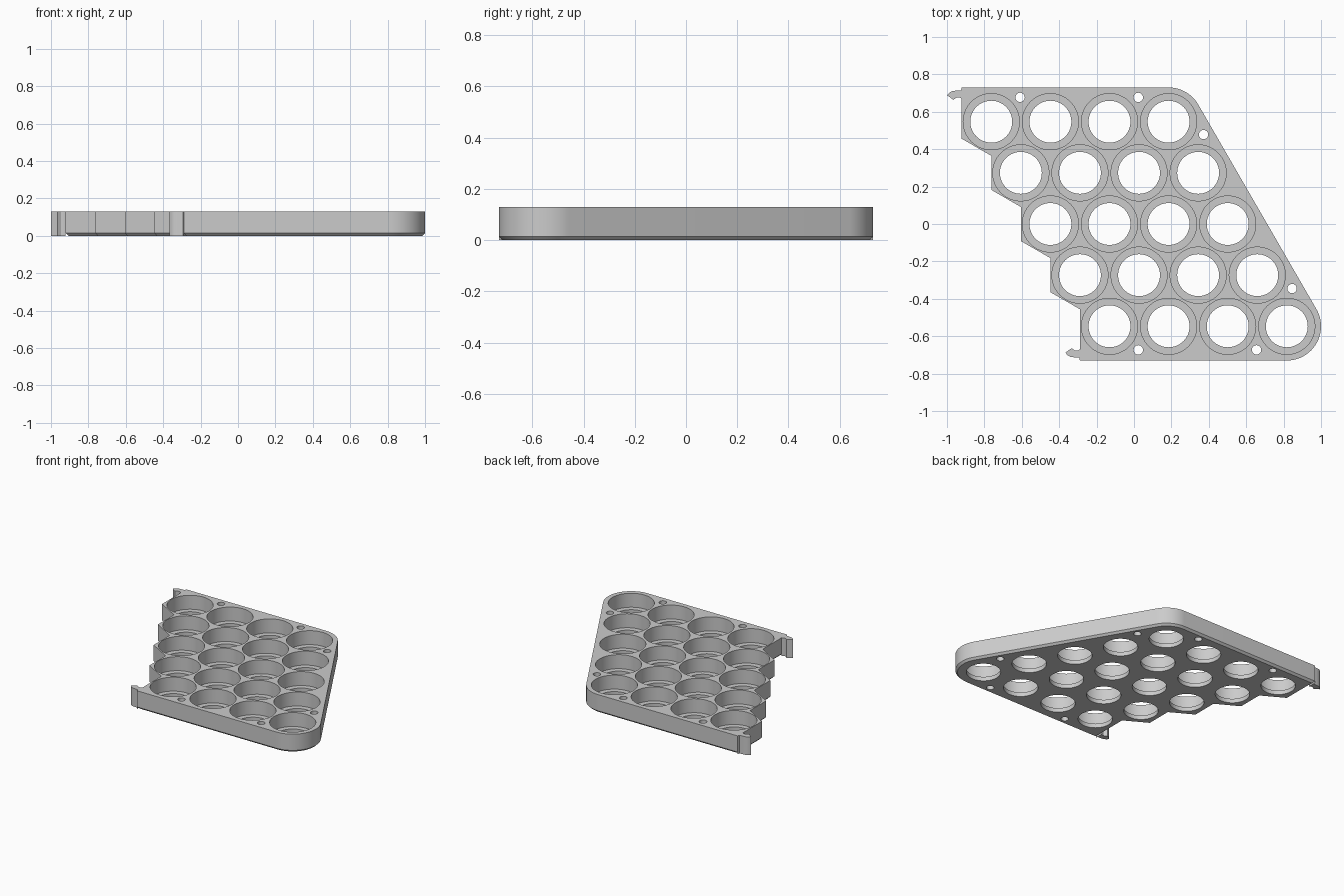
import bpy, bmesh, math
from mathutils import Vector

if "Cube" in bpy.data.objects:
    bpy.data.objects.remove(bpy.data.objects["Cube"])

PITCH, ROW = 0.316, 0.2735      # hexagonal spacing of the cells
HEIGHT, FLOOR, CHAMFER = 0.13, 0.03, 0.014
POCKET, HOLE, SCREW, CORNER = 0.15, 0.112, 0.025, 0.183
FIRST_X = -0.763
HEX = PITCH / math.sqrt(3) / 2

grey = bpy.data.materials.new("light_grey")
grey.use_nodes = True
grey.diffuse_color = (0.6, 0.6, 0.6, 1)
grey.node_tree.nodes["Principled BSDF"].inputs["Base Color"].default_value = (0.6, 0.6, 0.6, 1)


def cell(row, col):
    return Vector((FIRST_X + row * PITCH / 2 + col * PITCH, (2 - row) * ROW))


def arc(centre, radius, start, end, steps):
    angles = [math.radians(start + (end - start) * i / steps) for i in range(steps + 1)]
    return [centre + radius * Vector((math.cos(a), math.sin(a))) for a in angles]


def inset(points, amount):
    # Mitred inward offset of a clockwise outline
    result = []
    for i, p in enumerate(points):
        d1 = (p - points[i - 1]).normalized()
        d2 = (points[(i + 1) % len(points)] - p).normalized()
        n1, n2 = Vector((d1.y, -d1.x)), Vector((d2.y, -d2.x))
        result.append(p + (n1 + n2) * amount / (1 + n1.dot(n2)))
    return result


def loft(bm, layers):
    # Closed solid through a stack of (outline, z) layers
    rings = [[bm.verts.new((p.x, p.y, z)) for p in pts] for pts, z in layers]
    bm.faces.new(rings[0])
    bm.faces.new(rings[-1])
    for low, high in zip(rings, rings[1:]):
        for i in range(len(low)):
            bm.faces.new((low[i - 1], low[i], high[i], high[i - 1]))


def make_object(name, bm):
    bmesh.ops.recalc_face_normals(bm, faces=bm.faces[:])
    mesh = bpy.data.meshes.new(name)
    bm.to_mesh(mesh)
    bm.free()
    mesh.materials.append(grey)
    obj = bpy.data.objects.new(name, mesh)
    bpy.context.collection.objects.link(obj)
    return obj


# Tray outline, clockwise: back edge, rounded right corners, stepped left side
top = 2 * ROW + CORNER
outline = [Vector((cell(0, 0).x - PITCH / 2, top))]
outline += arc(cell(0, 3), CORNER, 90, 30, 16)
outline += arc(cell(4, 3), CORNER, 30, -90, 32)
outline.append(Vector((cell(4, 0).x - PITCH / 2, -top)))
for row in range(4, -1, -1):
    c = cell(row, 0) - Vector((PITCH / 2, 0))
    if row < 4:
        outline.append(c - Vector((0, HEX)))
    if row > 0:
        outline.append(c + Vector((0, HEX)))

bm = bmesh.new()
loft(bm, [(inset(outline, CHAMFER), 0), (outline, CHAMFER), (outline, HEIGHT)])
tray = make_object("cell_tray", bm)

# Stepped cutters for the cells, plain ones for the screw holes
bm = bmesh.new()
for row in range(5):
    for col in range(4):
        c = cell(row, col)
        wide, narrow = (arc(c, r, 0, 354.375, 63) for r in (POCKET, HOLE))
        loft(bm, [(narrow, -0.1), (narrow, FLOOR), (wide, FLOOR), (wide, HEIGHT + 0.1)])
for x, y in [(-0.609, 0.677), (0.023, 0.677), (0.372, 0.478),
             (0.845, -0.345), (0.655, -0.673), (0.023, -0.673)]:
    ring = arc(Vector((x, y)), SCREW, 0, 345, 23)
    loft(bm, [(ring, -0.1), (ring, HEIGHT + 0.1)])
cutter = make_object("hole_cutter", bm)
cutter.hide_render = True

mod = tray.modifiers.new("holes", "BOOLEAN")
mod.operation = "DIFFERENCE"
mod.solver = "EXACT"
mod.object = cutter
bpy.context.view_layer.objects.active = tray
bpy.ops.object.modifier_apply(modifier=mod.name)
bpy.data.objects.remove(cutter)

# Snap hooks at the left ends of the back and front edges
hook = [(0, 0), (-0.004, -0.015), (-0.03, -0.017), (-0.05, -0.019), (-0.066, -0.028),
        (-0.078, -0.042), (-0.045, -0.066), (-0.026, -0.053), (-0.012, -0.053), (0, -0.06)]
hooks = []
for name, row, side in (("back_hook", 0, 1), ("front_hook", 4, -1)):
    base = Vector((cell(row, 0).x - PITCH / 2, side * top))
    pts = [base + Vector((x, y * side)) for x, y in hook]
    bm = bmesh.new()
    loft(bm, [(pts, 0), (pts, HEIGHT)])
    hooks.append(make_object(name, bm))

bpy.ops.object.select_all(action="DESELECT")
for obj in [tray] + hooks:
    obj.select_set(True)
bpy.ops.object.shade_smooth_by_angle(angle=math.radians(30))
